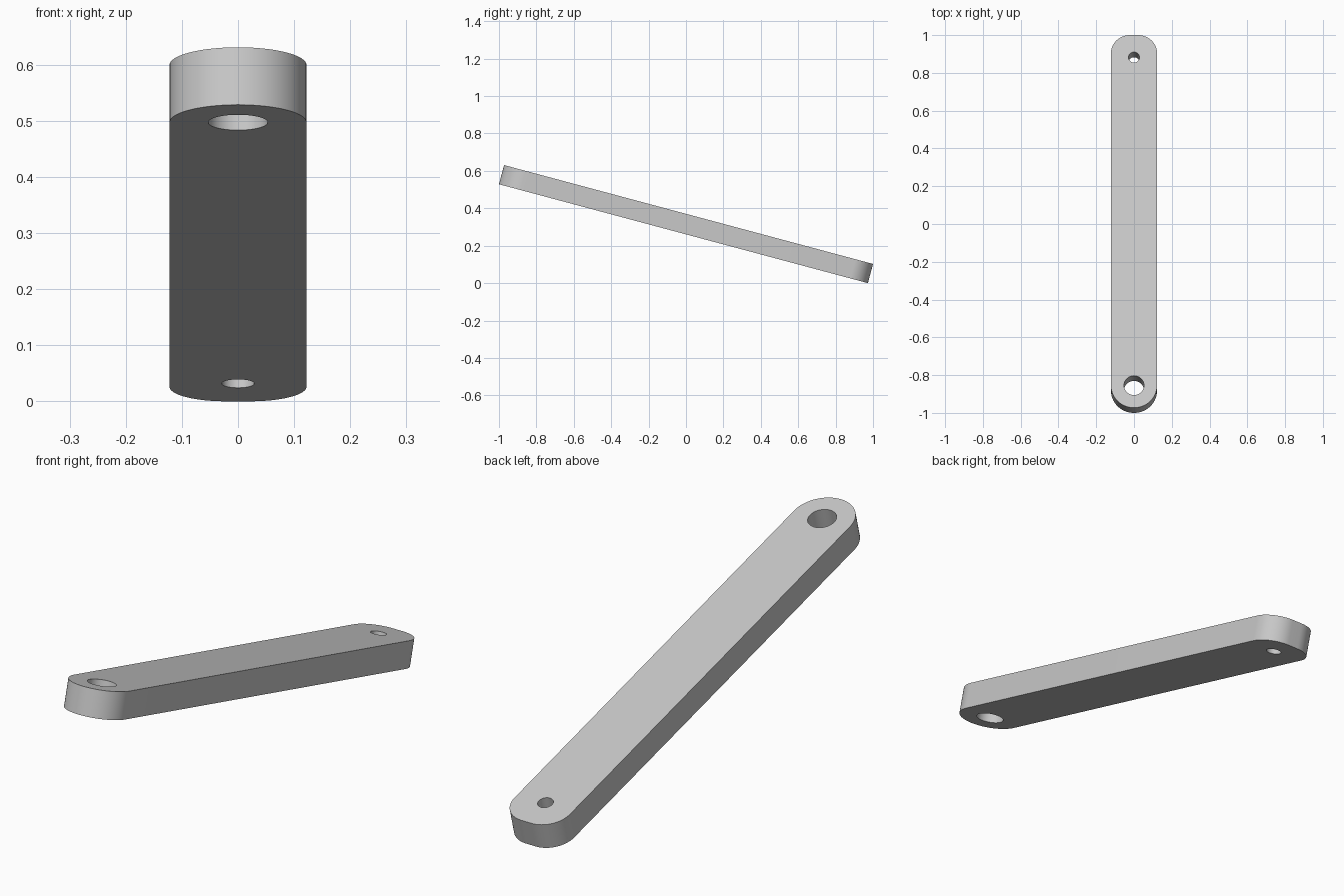
import bpy, bmesh
from math import sin, cos, pi, radians
from mathutils import Matrix, Vector

cube = bpy.data.objects.get("Cube")
if cube:
    bpy.data.objects.remove(cube, do_unlink=True)

TILT = radians(15)
THICK = 0.106
HALF_W = 0.122
CORNER = 0.1
HALF_L = (2 - THICK * sin(TILT)) / cos(TILT) / 2
PIN_Y = HALF_L - HALF_W

grey = bpy.data.materials.new("light grey")
grey.use_nodes = True
colour = (0.58, 0.58, 0.58, 1)
grey.diffuse_color = colour
grey.node_tree.nodes["Principled BSDF"].inputs["Base Color"].default_value = colour


def arc(x, y, r, start, end, steps):
    """Points along an arc, both ends included."""
    angles = [start + (end - start) * i / steps for i in range(steps + 1)]
    return [(x + r * cos(a), y + r * sin(a)) for a in angles]


def add_loop(bm, points):
    verts = [bm.verts.new((x, y, -THICK / 2)) for x, y in points]
    for a, b in zip(verts, verts[1:] + verts[:1]):
        bm.edges.new((a, b))


bm = bmesh.new()

# Outline: fully round front end, rounded corners at the back end
cx, cy = HALF_W - CORNER, HALF_L - CORNER
add_loop(bm, arc(0, -PIN_Y, HALF_W, pi, 2 * pi, 48)
         + arc(cx, cy, CORNER, 0, pi / 2, 24)
         + arc(-cx, cy, CORNER, pi / 2, pi, 24))

# Pin holes: large at the front, small at the back
for y, r in ((-PIN_Y, 0.053), (PIN_Y, 0.029)):
    add_loop(bm, arc(0, y, r, 0, 2 * pi, 48)[:-1])

# Fill the outline around the holes and give it thickness
bmesh.ops.triangle_fill(bm, use_beauty=True, use_dissolve=False, edges=bm.edges[:])
extruded = bmesh.ops.extrude_face_region(bm, geom=bm.faces[:])
top = [v for v in extruded["geom"] if isinstance(v, bmesh.types.BMVert)]
bmesh.ops.translate(bm, verts=top, vec=Vector((0, 0, THICK)))
bmesh.ops.recalc_face_normals(bm, faces=bm.faces[:])

# Tilt the bar so the front end is raised, then rest it on the ground
bmesh.ops.rotate(bm, verts=bm.verts[:], matrix=Matrix.Rotation(-TILT, 3, "X"))
lowest = min(v.co.z for v in bm.verts)
bmesh.ops.translate(bm, verts=bm.verts[:], vec=Vector((0, 0, -lowest)))

mesh = bpy.data.meshes.new("link_bar")
bm.to_mesh(mesh)
bm.free()
mesh.materials.append(grey)
bar = bpy.data.objects.new("link_bar", mesh)
bpy.context.collection.objects.link(bar)

bpy.ops.object.select_all(action="DESELECT")
bar.select_set(True)
bpy.context.view_layer.objects.active = bar
bpy.ops.object.shade_smooth_by_angle(angle=radians(30))
